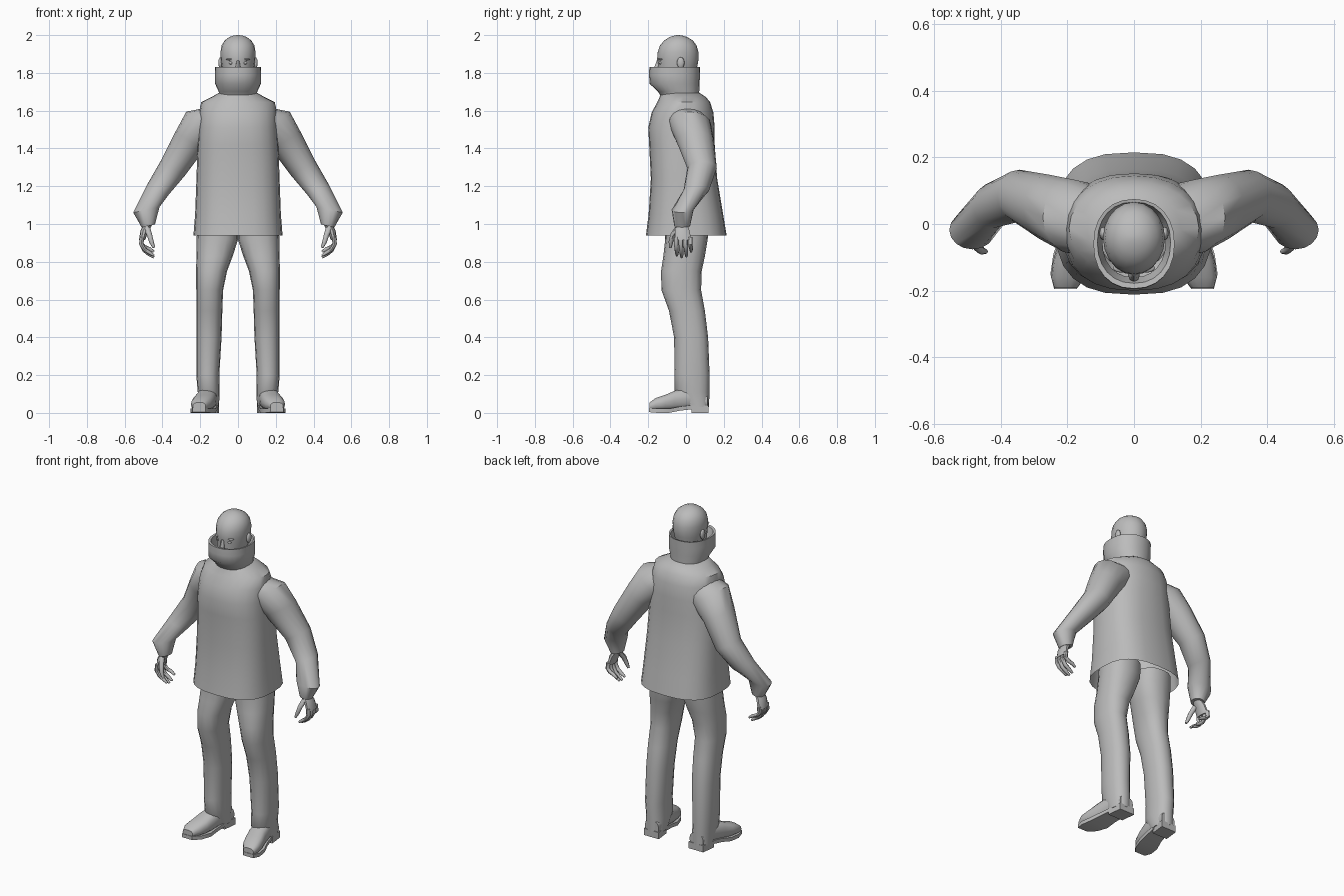
import bpy, bmesh, math
from mathutils import Vector

GREY = bpy.data.materials.new("plain grey")
GREY.diffuse_color = (0.5, 0.5, 0.5, 1)


def ring(c, u, v, n=16, e=2.0):
    """Superellipse of n points around c with half-axes u and v."""
    c, u, v = Vector(c), Vector(u), Vector(v)
    pts = []
    for i in range(n):
        a = 2 * math.pi * i / n
        ca, sa = math.cos(a), math.sin(a)
        pts.append(c + u * math.copysign(abs(ca) ** (2 / e), ca)
                   + v * math.copysign(abs(sa) ** (2 / e), sa))
    return pts


def level(z, cx, rx, yf, yb, n=16, e=2.0):
    """Horizontal ring given by its front and back edge."""
    return ring((cx, (yf + yb) / 2, z), (rx, 0, 0), (0, (yb - yf) / 2, 0), n, e)


def finish(name, bm, mirror, angle):
    bmesh.ops.recalc_face_normals(bm, faces=bm.faces)
    me = bpy.data.meshes.new(name)
    bm.to_mesh(me)
    bm.free()
    me.materials.append(GREY)
    ob = bpy.data.objects.new(name, me)
    bpy.context.collection.objects.link(ob)
    bpy.ops.object.select_all(action='DESELECT')
    ob.select_set(True)
    bpy.context.view_layer.objects.active = ob
    bpy.ops.object.shade_smooth_by_angle(angle=math.radians(angle))
    if mirror:
        ob.modifiers.new("mirror", 'MIRROR').use_mirror_merge = False
    return ob


def loft(name, rings, mirror=False, start=True, end=True, angle=45):
    """Skin a list of rings, with optional end caps."""
    bm = bmesh.new()
    vs = [[bm.verts.new(p) for p in r] for r in rings]
    n = len(vs[0])
    for a, b in zip(vs, vs[1:]):
        for i in range(n):
            j = (i + 1) % n
            bm.faces.new((a[i], a[j], b[j], b[i]))
    if start:
        bm.faces.new(vs[0][::-1])
    if end:
        bm.faces.new(vs[-1])
    return finish(name, bm, mirror, angle)


def tube(name, path, radii, mirror=True):
    """Round finger-like tube along a path."""
    path = [Vector(p) for p in path]
    rings = []
    for i, p in enumerate(path):
        d = (path[min(i + 1, len(path) - 1)] - path[max(i - 1, 0)]).normalized()
        u = d.cross(Vector((0, 1, 0))).normalized()
        rings.append(ring(p, u * radii[i], d.cross(u) * radii[i], 8))
    return loft(name, rings, mirror)


def ball(name, c, s, mirror=False):
    bm = bmesh.new()
    bmesh.ops.create_uvsphere(bm, u_segments=12, v_segments=8, radius=1)
    for v in bm.verts:
        v.co = Vector([v.co[k] * s[k] + c[k] for k in range(3)])
    return finish(name, bm, mirror, 60)


# Coat body: open at the hem, closed under the collar
coat = [(.94, .236, -.212, .215, 2.7), (1.05, .227, -.198, .197, 2.7),
        (1.24, .220, -.186, .165, 2.6), (1.42, .214, -.195, .152, 2.5),
        (1.51, .208, -.200, .152, 2.4), (1.59, .206, -.182, .145, 2.2),
        (1.645, .195, -.152, .128, 2.0), (1.672, .14, -.14, .105, 2.0),
        (1.695, .10, -.132, .07, 2.0)]
loft("coat", [level(z, 0, rx, f, b, 24, e) for z, rx, f, b, e in coat], start=False)

# Standing collar, folding back inside
collar = [(1.68, .10, -.135, .07), (1.70, .102, -.148, .07), (1.742, .121, -.192, .072),
          (1.79, .121, -.196, .074), (1.83, .122, -.194, .075),
          (1.828, .110, -.178, .066), (1.76, .095, -.16, .055)]
loft("collar", [level(z, 0, rx, f, b, 24, 2.2) for z, rx, f, b in collar],
     start=False, end=False)

# Sleeves: centre, in-plane radius, depth radius, tilt
sleeve = [((.10, .00, 1.56), .095, .10, 35), ((.175, .02, 1.53), .118, .112, 33),
          ((.255, .048, 1.44), .090, .100, 31), ((.345, .085, 1.295), .075, .078, 30),
          ((.425, .055, 1.18), .063, .068, 24), ((.485, -.018, 1.075), .071, .058, -12),
          ((.475, -.02, .99), .036, .042, -12)]
rings = []
for c, r, d, a in sleeve:
    a = math.radians(a)
    rings.append(ring(c, (r * math.cos(a), 0, r * math.sin(a)), (0, d, 0)))
loft("sleeve", rings, mirror=True)

# Hands
loft("palm", [ring((.475, -.02, 1.0), (.024, 0, 0), (0, .03, 0), 10),
              ring((.495, -.02, .965), (.022, 0, 0), (0, .04, 0), 10),
              ring((.508, -.015, .915), (.016, 0, 0), (0, .046, 0), 10)], mirror=True)
for i in range(4):
    y = -.052 + .025 * i
    drop = (.01, 0, .005, .03)[i]
    tube("finger", [(.508, y, .93), (.512, y, .895), (.495, y + .002, .86 + drop * .6),
                    (.468, y + .004, .838 + drop), (.445, y + .004, .823 + drop)],
         [.012, .012, .011, .010, .006])
tube("thumb", [(.48, -.045, .975), (.468, -.07, .94), (.458, -.08, .905), (.445, -.083, .875)],
     [.016, .014, .012, .007])

# Trouser legs
leg = [(.03, .155, .054, .0, .122), (.11, .155, .058, -.06, .124),
       (.20, .160, .061, -.06, .125), (.40, .154, .067, -.063, .117),
       (.54, .152, .069, -.09, .10), (.65, .150, .071, -.13, .08),
       (.75, .140, .082, -.132, .083), (.83, .124, .096, -.12, .10),
       (.92, .109, .110, -.11, .115), (1.0, .108, .108, -.11, .12)]
loft("trouser_leg", [level(z, cx, rx, f, b, 16, 2.3) for z, cx, rx, f, b in leg], mirror=True)

# Shoes, toes turned out: y, centre x, half width, bottom, top
shoe = [(.115, .150, .046, .02, .10), (.02, .158, .052, .02, .14),
        (-.06, .172, .056, .014, .118), (-.11, .185, .058, .012, .096),
        (-.16, .197, .052, .012, .08), (-.192, .205, .034, .014, .056)]
loft("shoe", [ring((cx, y, (lo + hi) / 2), (w, 0, 0), (0, 0, (hi - lo) / 2), 14, 2.6)
              for y, cx, w, lo, hi in shoe], mirror=True)
sole = [(.04, .155, .05, .02), (-.03, .167, .054, .012), (-.09, .18, .062, 0),
        (-.15, .195, .056, 0), (-.195, .206, .034, .004)]
loft("sole", [[Vector((cx + sx * w, y, z)) for sx, z in
               ((-1, lo), (1, lo), (1, lo + .022), (-1, lo + .022))]
              for y, cx, w, lo in sole], mirror=True, angle=30)
loft("heel", [[Vector((cx + sx * .05, y, z)) for sx, z in
               ((-1, 0), (1, 0), (1, .04), (-1, .04))]
              for y, cx in ((.12, .15), (.03, .16))], mirror=True, angle=30)

# Head with chin hidden inside the collar
head = [(1.66, .055, -.09, .04), (1.75, .066, -.145, .042), (1.80, .080, -.152, .052),
        (1.845, .088, -.148, .062), (1.87, .091, -.153, .066), (1.91, .093, -.15, .066),
        (1.945, .087, -.138, .056), (1.972, .070, -.115, .036),
        (1.99, .046, -.088, .006), (1.998, .022, -.06, -.022), (2.0, .006, -.046, -.036)]
loft("head", [level(z, 0, rx, f, b, 20) for z, rx, f, b in head], angle=60)

# Facial features
loft("nose", [ring((0, -.147, 1.865), (.007, 0, 0), (0, .008, 0), 8),
              ring((0, -.152, 1.835), (.012, 0, 0), (0, .014, 0), 8),
              ring((0, -.153, 1.805), (.018, 0, 0), (0, .02, 0), 8),
              ring((0, -.148, 1.795), (.012, 0, 0), (0, .012, 0), 8)])
ball("eye", (.036, -.131, 1.853), (.013, .013, .009), True)
ball("brow", (.038, -.132, 1.872), (.025, .014, .006), True)
ball("ear", (.093, -.028, 1.853), (.011, .02, .03), True)
